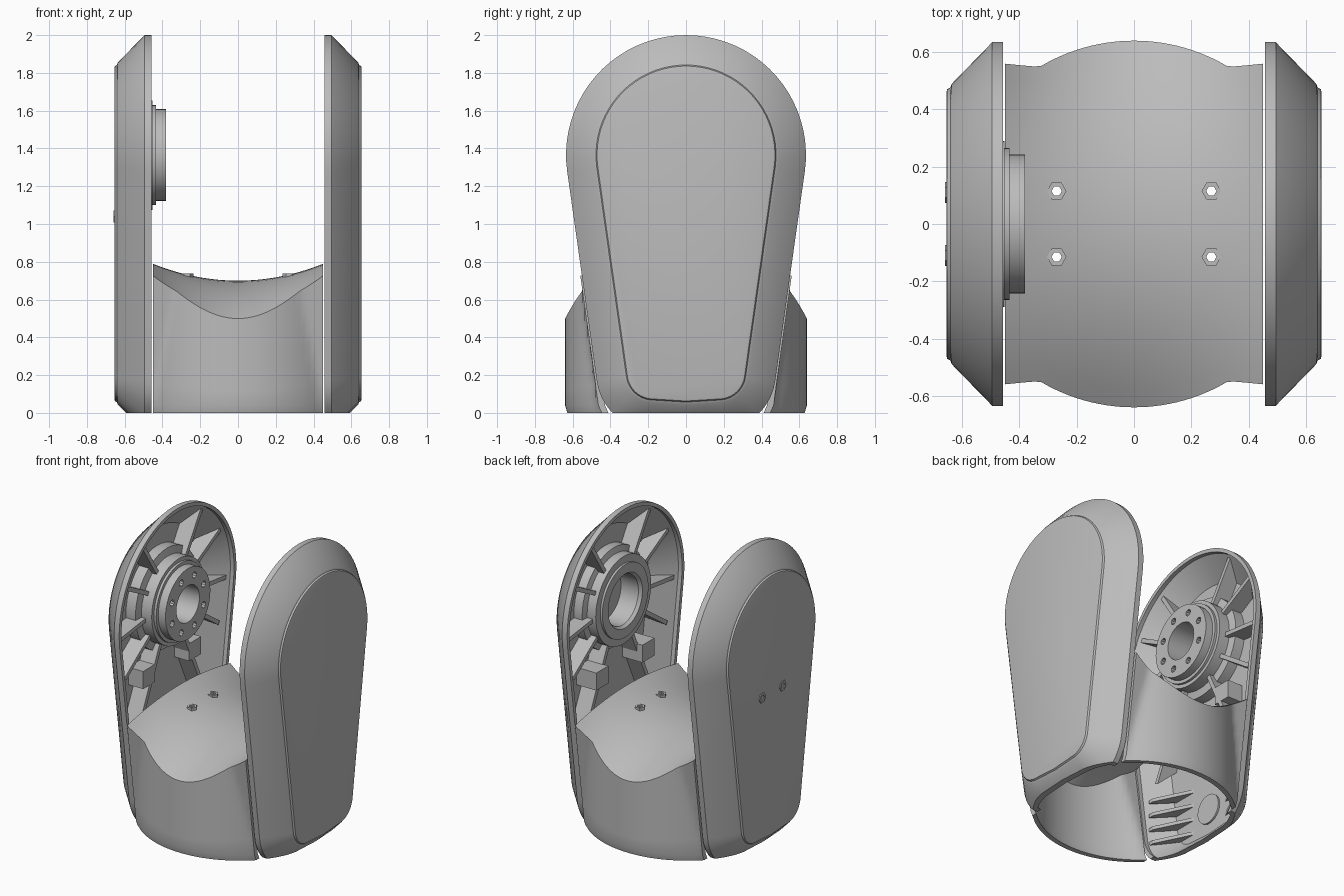
import bpy, bmesh
from math import sin, cos, pi, acos, atan2, hypot, radians, sqrt

if "Cube" in bpy.data.objects:
    bpy.data.objects.remove(bpy.data.objects["Cube"])

grey = bpy.data.materials.new("cast_grey")
grey.use_nodes = True
grey.diffuse_color = (0.5, 0.5, 0.5, 1)
grey.node_tree.nodes["Principled BSDF"].inputs["Base Color"].default_value = (0.5, 0.5, 0.5, 1)

HUB_Z = 1.365


def loft(name, rings, closed=False, cut_floor=False):
    """Skin a row of equal rings into a solid; closed joins the last to the first."""
    bm = bmesh.new()
    rows = [[bm.verts.new(p) for p in ring] for ring in rings]
    n = len(rows[0])
    pairs = list(zip(rows, rows[1:])) + ([(rows[-1], rows[0])] if closed else [])
    for a, b in pairs:
        for i in range(n):
            j = (i + 1) % n
            bm.faces.new((a[i], a[j], b[j], b[i]))
    if not closed:
        bm.faces.new(rows[0])
        bm.faces.new(rows[-1])
    if cut_floor:
        geom = bm.verts[:] + bm.edges[:] + bm.faces[:]
        cut = bmesh.ops.bisect_plane(bm, geom=geom, plane_co=(0, 0, 0),
                                     plane_no=(0, 0, 1), clear_inner=True)
        edges = [e for e in cut["geom_cut"] if isinstance(e, bmesh.types.BMEdge)]
        bmesh.ops.contextual_create(bm, geom=edges)
    bmesh.ops.recalc_face_normals(bm, faces=bm.faces[:])
    me = bpy.data.meshes.new(name)
    bm.to_mesh(me)
    bm.free()
    me.materials.append(grey)
    ob = bpy.data.objects.new(name, me)
    bpy.context.collection.objects.link(ob)
    return ob


def activate(ob):
    bpy.ops.object.select_all(action="DESELECT")
    ob.select_set(True)
    bpy.context.view_layer.objects.active = ob


def smooth(ob):
    activate(ob)
    bpy.ops.object.shade_smooth_by_angle(angle=radians(30))


def drill(ob, cutters):
    """Cut each helper out of the part, then discard it."""
    activate(ob)
    for c in cutters:
        mod = ob.modifiers.new("hole", "BOOLEAN")
        mod.operation, mod.object, mod.solver = "DIFFERENCE", c, "EXACT"
        bpy.ops.object.modifier_apply(modifier=mod.name)
        bpy.data.objects.remove(c)


def circle_x(x, r, y=0, z=HUB_Z, n=48):
    return [(x, y + r * cos(2 * pi * i / n), z + r * sin(2 * pi * i / n)) for i in range(n)]


def circle_z(z, r, x, y, n=12):
    return [(x + r * cos(2 * pi * i / n), y + r * sin(2 * pi * i / n), z) for i in range(n)]


def outline(d, x):
    """Teardrop outline grown by d: large top arc, tapered sides, rounded foot."""
    cy, cz, r, big = 0.175, 0.21, 0.14, 0.475
    dy, dz = cy, cz - HUB_Z
    tilt = atan2(dz, dy) + acos((big - r) / hypot(dy, dz))
    pts = []
    for i in range(41):
        a = tilt + (pi - 2 * tilt) * i / 40
        pts.append((x, (big + d) * cos(a), HUB_Z + (big + d) * sin(a)))
    foot = []
    for i in range(11):
        a = tilt + (-pi / 2 + 0.1 - tilt) * i / 10
        foot.append((cy + (r + d) * cos(a), cz + (r + d) * sin(a)))
    low = foot[-1][1] - 0.012
    pts += [(x, -y, z) for y, z in foot] + [(x, 0, low)]
    pts += [(x, y, z) for y, z in reversed(foot)]
    return pts


# Side shells: rim, chamfer, raised outer panel and hollow inside
SHELL = [(-0.02, 0.612), (-0.01, 0.612), (0.135, 0.485), (0.135, 0.457), (0.16, 0.457),
         (0.16, 0.495), (0.014, 0.637), (0.002, 0.641), (-0.004, 0.652), (-0.014, 0.655)]


def rib(name, s, angle, reach):
    """Upright rib running outward from the hub, angle measured from the top."""
    prof = [(0.26, 0.615), (0.26, 0.5), (reach, 0.5), (reach - 0.12, 0.62)]
    a = radians(angle)
    rings = []
    for t in (-0.014, 0.014):
        rings.append([(s * x, r * sin(a) + t * cos(a), HUB_Z + r * cos(a) - t * sin(a))
                      for r, x in prof])
    loft(name, rings)


def box(name, s, x0, x1, y, z, w, h):
    base = [(y - w, z - h), (y + w, z - h), (y + w, z + h), (y - w, z + h)]
    return loft(name, [[(s * x, p, q) for p, q in base] for x in (x0, x1)])


for side, s in (("left", 1), ("right", -1)):
    smooth(loft(side + "_shell", [outline(d, s * x) for d, x in SHELL], cut_floor=True))
    for m in (-1, 1):
        for angle, reach in ((33, 0.6), (62, 0.6), (97, 0.59), (125, 0.62), (155, 0.9)):
            rib(side + "_rib", s, m * angle, reach)
        # Mounting blocks under the hub
        box(side + "_block", s, 0.46 if s > 0 else 0.5, 0.62, m * 0.25, 0.93, 0.065, 0.06)
        # Cooling fins near the foot
        for k in range(4):
            z = 0.14 + 0.1 * k
            poly = [(0.62, 0.14), (0.62, 0.31), (0.49, 0.44), (0.49, 0.4)]
            loft(side + "_fin", [[(s * x, m * y, zz) for x, y in poly]
                                 for zz in (z - 0.012, z + 0.012)])
    smooth(loft(side + "_foot_boss", [circle_x(s * x, 0.1, z=0.24, n=32) for x in (0.6, 0.62)]))

# Right hub: stepped flange with bore and a ring of bolt holes
flange = [(0.615, 0.34), (0.54, 0.34), (0.53, 0.29), (0.452, 0.29), (0.452, 0.265),
          (0.435, 0.265), (0.435, 0.243), (0.38, 0.243), (0.38, 0.125), (0.615, 0.125)]
hub = loft("right_hub", [circle_x(-x, r) for x, r in flange], closed=True)
drill(hub, [loft("hole_cutter", [circle_x(x, 0.022, 0.185 * cos(a), HUB_Z + 0.185 * sin(a), 10)
                                 for x in (-0.42, -0.36)])
            for a in (pi / 8 + k * pi / 4 for k in range(8))])
smooth(hub)

# Left hub: open bearing ring
bearing = [(0.615, 0.34), (0.55, 0.34), (0.54, 0.3), (0.475, 0.3), (0.475, 0.25),
           (0.46, 0.25), (0.46, 0.185), (0.48, 0.17), (0.615, 0.17)]
smooth(loft("left_hub", [circle_x(x, r) for x, r in bearing], closed=True))

# Hex bolts on the right outer panel
for y in (-0.11, 0.11):
    ring = [(0.645, 0.036), (0.66, 0.036), (0.66, 0.02), (0.645, 0.02)]
    loft("panel_bolt", [circle_x(-x, r, y, 1.04, 6) for x, r in ring], closed=True)


# Saddle between the shells: round walls flaring to the shells, dished top
def wall_y(x, z):
    return max(sqrt(0.64 ** 2 - x * x), 0.458 + 0.14 * z)


def top_z(x, y):
    return 0.70 + 0.44 * x * x - (0.49 - 1.43 * x * x) * y * y


def half_profile(x, t):
    """Wall then top, from the foot to the middle, shrunk inward by t."""
    z_top = 0.5
    for _ in range(8):
        z_top = top_z(x, wall_y(x, z_top))
    pts = [(wall_y(x, 0) - t - 0.012, 0), (wall_y(x, 0.04) - t, 0.04)]
    for i in range(1, 7):
        z = 0.04 + (z_top - 0.04) * i / 6
        pts.append((wall_y(x, z) - t, z - t * i / 6))
    edge = wall_y(x, z_top) - t
    for i in range(1, 11):
        y = edge * (1 - i / 10)
        pts.append((y, top_z(x, y * (edge + t) / edge) - t))
    return pts


def saddle_section(x):
    loop = []
    for t, m in ((0, -1), (0.035, 1)):
        half = half_profile(x, t)
        loop += [(x, m * y, z) for y, z in half]
        loop += [(x, -m * y, z) for y, z in reversed(half[:-1])]
    return loop


saddle = loft("saddle", [saddle_section(-0.45 + 0.9 * i / 36) for i in range(37)])
spots = [(x, y) for x in (-0.27, 0.27) for y in (-0.115, 0.115)]
drill(saddle, [loft("bolt_cutter", [circle_z(z, 0.025, x, y) for z in (0.6, 0.8)])
               for x, y in spots])
smooth(saddle)

# Hex nuts around the saddle holes
for x, y in spots:
    z = top_z(x, y)
    ring = [(z - 0.03, 0.034), (z + 0.012, 0.034), (z + 0.012, 0.018), (z - 0.03, 0.018)]
    loft("saddle_nut", [circle_z(h, r, x, y, 6) for h, r in ring], closed=True)
